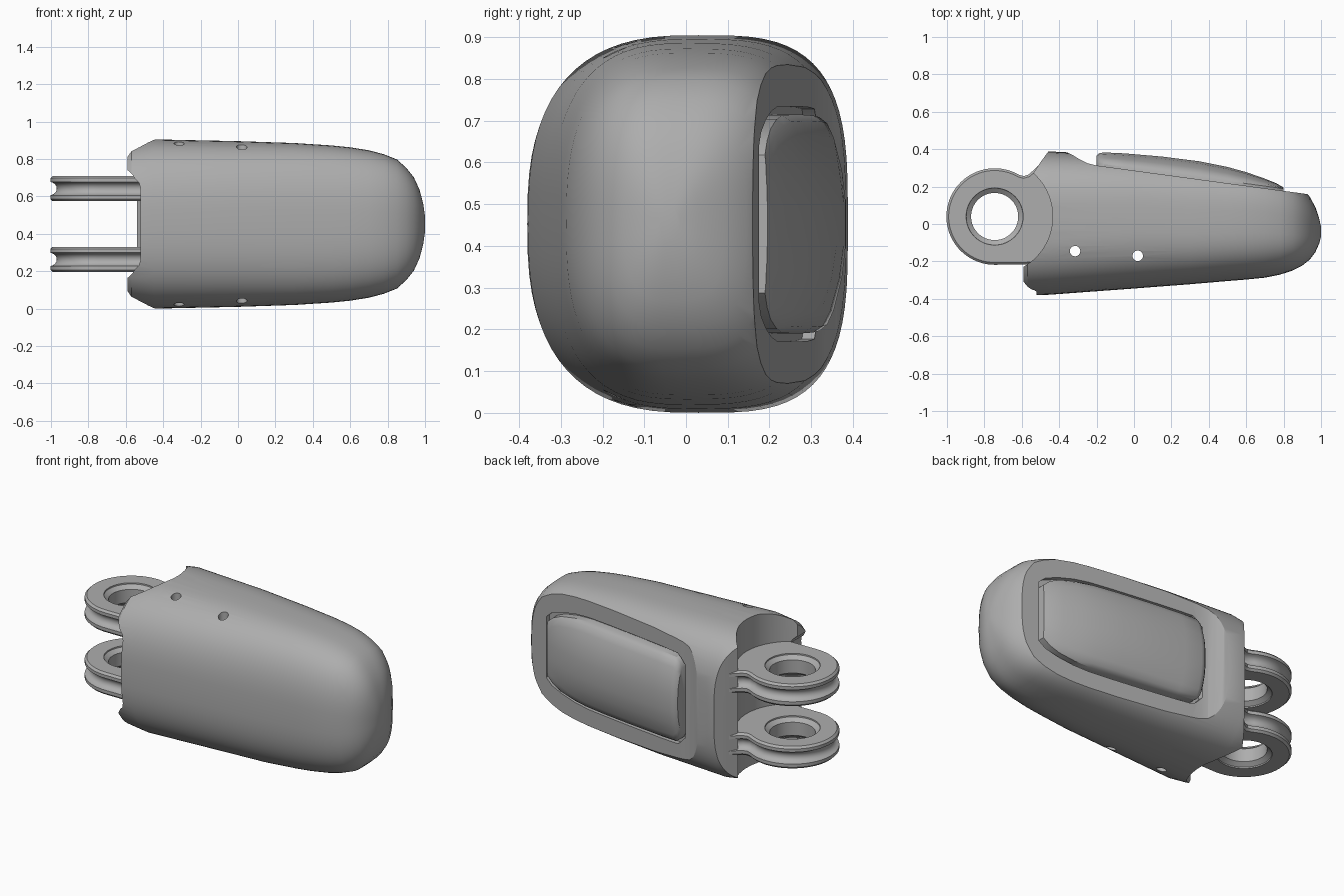
import bpy, bmesh, math
from mathutils import Vector

if "Cube" in bpy.data.objects:
    bpy.data.objects.remove(bpy.data.objects["Cube"], do_unlink=True)

MID = 0.4525                 # height of the symmetry plane
HINGE = Vector((-0.745, 0.04))

grey = bpy.data.materials.new("plain grey")
grey.use_nodes = True
grey.diffuse_color = (0.42, 0.42, 0.42, 1)
grey.node_tree.nodes["Principled BSDF"].inputs["Base Color"].default_value = (0.42, 0.42, 0.42, 1)


def loft(name, rings):
    """Skin a list of equal-length point rings and cap both ends."""
    bm = bmesh.new()
    loops = [[bm.verts.new(p) for p in ring] for ring in rings]
    n = len(loops[0])
    for a, b in zip(loops, loops[1:]):
        for i in range(n):
            j = (i + 1) % n
            bm.faces.new((a[i], a[j], b[j], b[i]))
    bm.faces.new(loops[0])
    bm.faces.new(loops[-1])
    bmesh.ops.recalc_face_normals(bm, faces=bm.faces)
    mesh = bpy.data.meshes.new(name)
    bm.to_mesh(mesh)
    bm.free()
    mesh.materials.append(grey)
    obj = bpy.data.objects.new(name, mesh)
    bpy.context.collection.objects.link(obj)
    return obj


def lathe(name, centre, levels, steps=64):
    """Round solid about a vertical axis; levels are (z, radius)."""
    turn = [math.tau * i / steps for i in range(steps)]
    return loft(name, [[(centre[0] + r * math.cos(t), centre[1] + r * math.sin(t), z)
                        for t in turn] for z, r in levels])


def cut(target, cutter):
    mod = target.modifiers.new("cut", 'BOOLEAN')
    mod.operation = 'DIFFERENCE'
    mod.solver = 'EXACT'
    mod.object = cutter
    bpy.context.view_layer.objects.active = target
    bpy.ops.object.modifier_apply(modifier=mod.name)
    bpy.data.objects.remove(cutter, do_unlink=True)


def smooth(obj, angle=30):
    bpy.ops.object.select_all(action='DESELECT')
    obj.select_set(True)
    bpy.context.view_layer.objects.active = obj
    bpy.ops.object.shade_smooth_by_angle(angle=math.radians(angle))


def back_plane(x):
    """Depth of the sloping flat on the back."""
    return 0.313 - 0.136 * (x + 0.2)


def body_ring(x, front, back, half, centre, steps=72):
    ring = []
    for i in range(steps):
        t = math.tau * i / steps
        c, s = math.cos(t), math.sin(t)
        reach, power = (back - centre, 3.3) if c > 0 else (centre - front, 2.7)
        ring.append((x, centre + math.copysign(reach * abs(c) ** (2 / power), c),
                     MID + math.copysign(half * abs(s) ** (2 / power), s)))
    return ring


# Main shell: x, front y, back y, half height, centre y
stations = [
    (-0.59, -0.375, 0.38, 0.41, 0.03), (-0.57, -0.382, 0.385, 0.432, 0.03),
    (-0.45, -0.378, 0.388, 0.4525, 0.03), (0.0, -0.345, 0.365, 0.443, 0.02),
    (0.3, -0.322, 0.34, 0.433, 0.0), (0.5, -0.305, 0.32, 0.42, 0.0),
    (0.6, -0.297, 0.307, 0.41, 0.0), (0.7, -0.287, 0.287, 0.394, 0.0),
    (0.78, -0.271, 0.262, 0.373, -0.01), (0.85, -0.248, 0.23, 0.345, -0.02),
    (0.9, -0.222, 0.19, 0.3, -0.03), (0.94, -0.19, 0.145, 0.25, -0.04),
    (0.97, -0.15, 0.09, 0.185, -0.04), (0.99, -0.105, 0.03, 0.11, -0.04),
    (1.0, -0.065, -0.015, 0.04, -0.04)]
body = loft("shell", [body_ring(*s) for s in stations])

# Sloping back flat with a soft run-up toward the hinge
flat = [(-0.37, 0.6), (-0.37, 0.39), (-0.33, 0.37), (-0.29, 0.345), (-0.25, 0.325),
        (-0.2, back_plane(-0.2)), (1.2, back_plane(1.2)), (1.2, 0.6)]
cut(body, loft("flat_cutter", [[(x, y, z) for x, y in flat] for z in (-0.2, 1.2)]))

# Hinge clearance and bevelled rear lip
cut(body, lathe("clearance_cutter", HINGE, [(-0.2, 0.31), (1.2, 0.31)], 96))
lip = [(-0.8, 0.2), (-0.57, 0.24), (-0.54, 0.27), (-0.5, 0.33), (-0.46, 0.385), (-0.44, 0.5), (-0.8, 0.5)]
cut(body, loft("lip_cutter", [[(x, y, z) for x, y in lip] for z in (-0.2, 1.2)]))

# Notch in the front wall between the two corner lips
half_notch = [(-0.8, 0.285), (-0.585, 0.285), (-0.565, 0.265), (-0.55, 0.24), (-0.53, 0.222), (-0.52, 0.19)]
notch = half_notch + [(x, -z) for x, z in reversed(half_notch)]
cut(body, loft("notch_cutter", [[(x, y, MID + z) for x, z in notch] for y in (-0.6, 0.1)]))

# Two pin holes through the shell
for spot in [(-0.315, -0.145), (0.02, -0.17)]:
    cut(body, lathe("pin_cutter", spot, [(-0.2, 0.028), (1.2, 0.028)], 24))

# Grip pad: x, half width, crown height above the flat
pad_rows = [(-0.2, 0.2, 0.052), (-0.185, 0.235, 0.068), (-0.16, 0.256, 0.075), (-0.05, 0.26, 0.085),
            (0.15, 0.262, 0.095), (0.35, 0.262, 0.097), (0.5, 0.26, 0.087), (0.6, 0.25, 0.073),
            (0.7, 0.228, 0.052), (0.76, 0.2, 0.036), (0.8, 0.165, 0.018)]


def pad_ring(x, wide, crown):
    edge = 0.012
    half = [(wide, -0.05), (wide, edge), (wide - 0.015, edge + 0.3 * (crown - edge)),
            (wide - 0.05, edge + 0.55 * (crown - edge)), (wide * 0.5, edge + 0.86 * (crown - edge)),
            (wide * 0.2, crown)]
    both = half + [(-z, h) for z, h in reversed(half)]
    return [(x, back_plane(x) + h, MID + z) for z, h in both]


# Recess around the pad, slightly wider than the pad
rim = [(x + (0.018 if x > 0.75 else -0.018 if x < -0.19 else 0), w + 0.02) for x, w, h in pad_rows]
rim += [(x, -w) for x, w in reversed(rim)]
cut(body, loft("recess_cutter", [[(x, back_plane(x) + h, MID + z) for x, z in rim] for h in (-0.03, 0.3)]))
smooth(body)

pad = loft("grip_pad", [pad_ring(*row) for row in pad_rows])
smooth(pad, 35)

# Hinge lug outline: straight underside, round end, concave neck
outline = [Vector((-0.4, -0.215))]
for i in range(49):
    a = math.radians(270 - 210 * i / 48)
    outline.append(HINGE + 0.258 * Vector((math.cos(a), math.sin(a))))
outline += [Vector(p) for p in [(-0.59, 0.256), (-0.565, 0.264), (-0.54, 0.285), (-0.51, 0.315), (-0.4, 0.33)]]


def inset(points, amount):
    result = []
    for i, p in enumerate(points):
        t = points[min(i + 1, len(points) - 1)] - points[max(i - 1, 0)]
        result.append(p + amount * Vector((t.y, -t.x)).normalized())
    return result


# Lug edge: chamfer, rim, round cable groove, rim, chamfer
edge = [(-0.0675, 0.012), (-0.0555, 0.0), (-0.036, 0.0)]
edge += [(-0.034 * math.cos(math.pi * i / 8), 0.034 * math.sin(math.pi * i / 8)) for i in range(1, 8)]
edge += [(0.036, 0.0), (0.0555, 0.0), (0.0675, 0.012)]

for label, side in (("upper", 1), ("lower", -1)):
    z0 = MID + side * 0.1895
    lug = loft(label + "_hinge_lug", [[(p.x, p.y, z0 + z) for p in inset(outline, d)] for z, d in edge])
    bore = [(-0.09, 0.155), (-0.06, 0.152), (-0.04, 0.126), (0.04, 0.126), (0.06, 0.152), (0.09, 0.155)]
    cut(lug, lathe("bore_cutter", HINGE, [(z0 + z, r) for z, r in bore]))
    smooth(lug)
